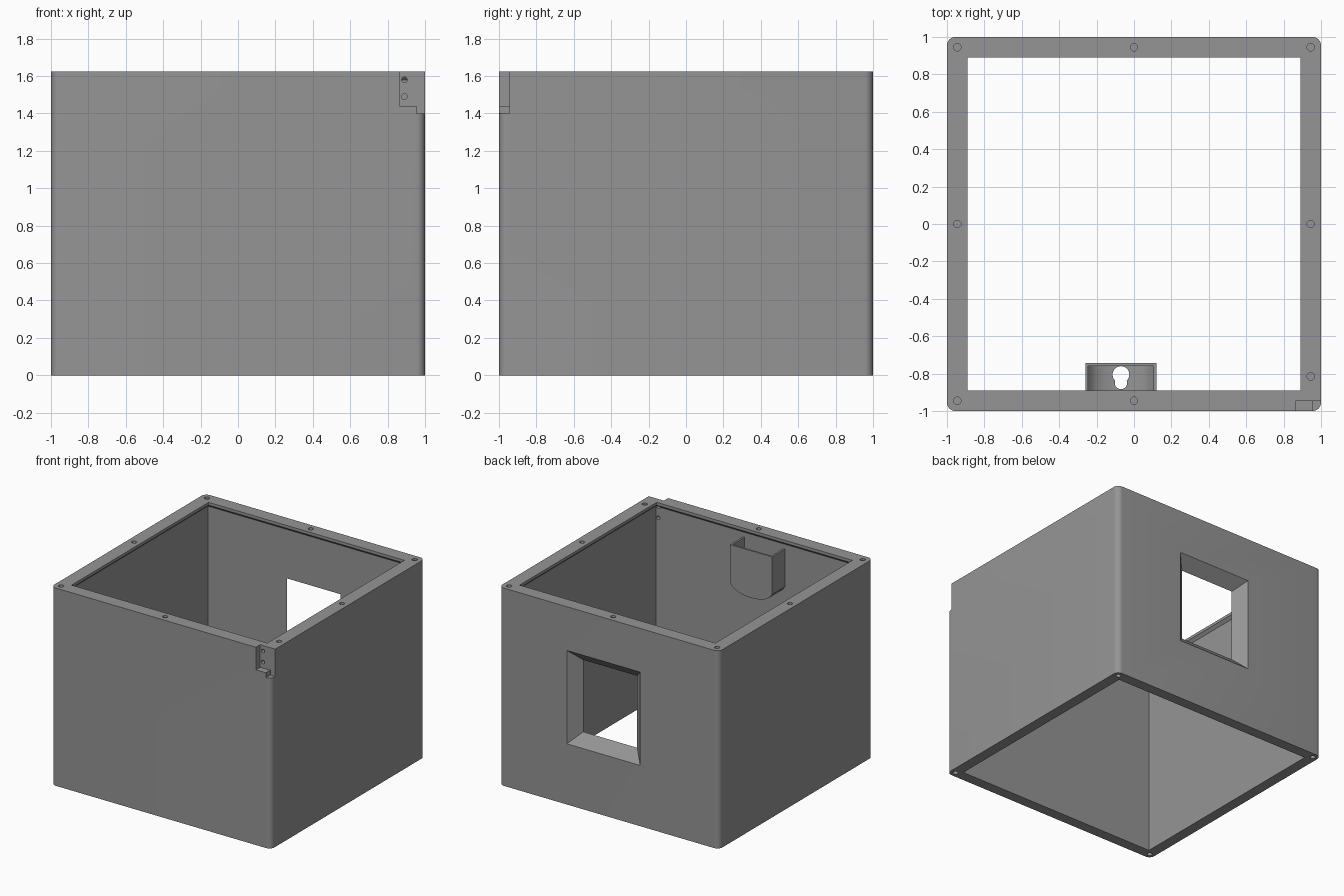
import bpy, bmesh, math

if "Cube" in bpy.data.objects:
    bpy.data.objects.remove(bpy.data.objects["Cube"])

grey = bpy.data.materials.new("grey")
grey.diffuse_color = (0.3, 0.3, 0.3, 1)
grey.use_nodes = True
grey.node_tree.nodes["Principled BSDF"].inputs["Base Color"].default_value = grey.diffuse_color


def loft(name, rings):
    """Closed solid through rings with equal numbers of points."""
    bm = bmesh.new()
    vs = [[bm.verts.new(p) for p in r] for r in rings]
    n = len(rings[0])
    for a, b in zip(vs, vs[1:]):
        for i in range(n):
            bm.faces.new((a[i], a[(i + 1) % n], b[(i + 1) % n], b[i]))
    bm.faces.new(vs[0])
    bm.faces.new(vs[-1])
    bmesh.ops.recalc_face_normals(bm, faces=bm.faces)
    me = bpy.data.meshes.new(name)
    bm.to_mesh(me)
    bm.free()
    me.materials.append(grey)
    ob = bpy.data.objects.new(name, me)
    bpy.context.collection.objects.link(ob)
    return ob


def square(h, z):
    return [(-h, -h, z), (h, -h, z), (h, h, z), (-h, h, z)]


def box(x0, x1, y0, y1, z0, z1):
    return loft("cutter", [[(x0, y0, z), (x1, y0, z), (x1, y1, z), (x0, y1, z)]
                           for z in (z0, z1)])


def rod(x, y, r, z0, z1, n=20):
    c = [(x + r * math.cos(2 * math.pi * i / n), y + r * math.sin(2 * math.pi * i / n))
         for i in range(n)]
    return loft("cutter", [[(a, b, z) for a, b in c] for z in (z0, z1)])


def cut(ob, cutter):
    m = ob.modifiers.new("cut", 'BOOLEAN')
    m.operation, m.solver, m.object = 'DIFFERENCE', 'EXACT', cutter
    bpy.context.view_layer.objects.active = ob
    bpy.ops.object.modifier_apply(modifier=m.name)
    bpy.data.objects.remove(cutter)


def smooth(ob):
    bpy.ops.object.select_all(action='DESELECT')
    ob.select_set(True)
    bpy.context.view_layer.objects.active = ob
    bpy.ops.object.shade_smooth_by_angle(angle=math.radians(30))


H = 1.625

# Outer body with rounded vertical corners
R = 0.045
outline = []
for k, (sx, sy) in enumerate([(1, 1), (-1, 1), (-1, -1), (1, -1)]):
    for i in range(9):
        a = math.pi / 2 * (k + i / 8)
        outline.append((sx * (1 - R) + R * math.cos(a), sy * (1 - R) + R * math.sin(a)))
body = loft("box_body", [[(x, y, z) for x, y in outline] for z in (0, H)])

# Open interior, narrowing to a lip at the top
cut(body, loft("cutter", [square(0.912, -0.1), square(0.912, H - 0.045),
                          square(0.89, H - 0.023), square(0.89, H + 0.1)]))


# Flared window through the back wall
def window(y):
    g = y - 0.912
    x0, x1, z0, z1 = -0.195 - g, 0.295 + g, 0.587 - g, 1.178 + g
    return [(x0, y, z0), (x1, y, z0), (x1, y, z1), (x0, y, z1)]


cut(body, loft("cutter", [window(0.88), window(1.05)]))

# Stepped pocket at the front right corner, with two screw holes
cut(body, box(0.863, 1.1, -1.1, -0.945, 1.44, 1.8))
cut(body, box(0.955, 1.1, -1.1, -0.945, 1.4, 1.5))
for z in (1.49, 1.58):
    ring = [(0.89 + 0.015 * math.cos(i * math.pi / 8), 0, z + 0.015 * math.sin(i * math.pi / 8))
            for i in range(16)]
    cut(body, loft("cutter", [[(x, y, c) for x, _, c in ring] for y in (-1.0, -0.85)]))

# Screw holes in the top and bottom rims
E = 0.945
for x, y in [(-E, -E), (0, -E), (-E, 0), (E, 0), (-E, E), (0, E), (E, E), (E, -0.815)]:
    cut(body, rod(x, y, 0.02, H - 0.2, H + 0.1))
for x in (-0.955, 0.955):
    for y in (-0.955, 0.955):
        cut(body, rod(x, y, 0.02, -0.1, 0.2))
smooth(body)


# Holder on the inside of the front wall: open top, arched floor
def holder_ring(half, top, side, drop, y):
    pts = [(-0.07 + half, y, top), (-0.07 - half, y, top)]
    for i in range(17):
        t = -1 + i / 8
        pts.append((-0.07 + half * t, y, side - drop * math.sqrt(max(0, 1 - t * t * 0.98))
                    + drop * math.sqrt(0.02)))
    return pts


holder = loft("inner_holder", [holder_ring(0.19, 1.54, 1.23, 0.09, y) for y in (-0.913, -0.743)])
cut(holder, loft("cutter", [holder_ring(0.175, 1.7, 1.245, 0.09, y) for y in (-1.0, -0.758)]))

# Keyhole through the holder floor
cut(holder, rod(-0.07, -0.805, 0.045, 1.0, 1.4))
cut(holder, rod(-0.07, -0.85, 0.033, 1.0, 1.4))
smooth(holder)
